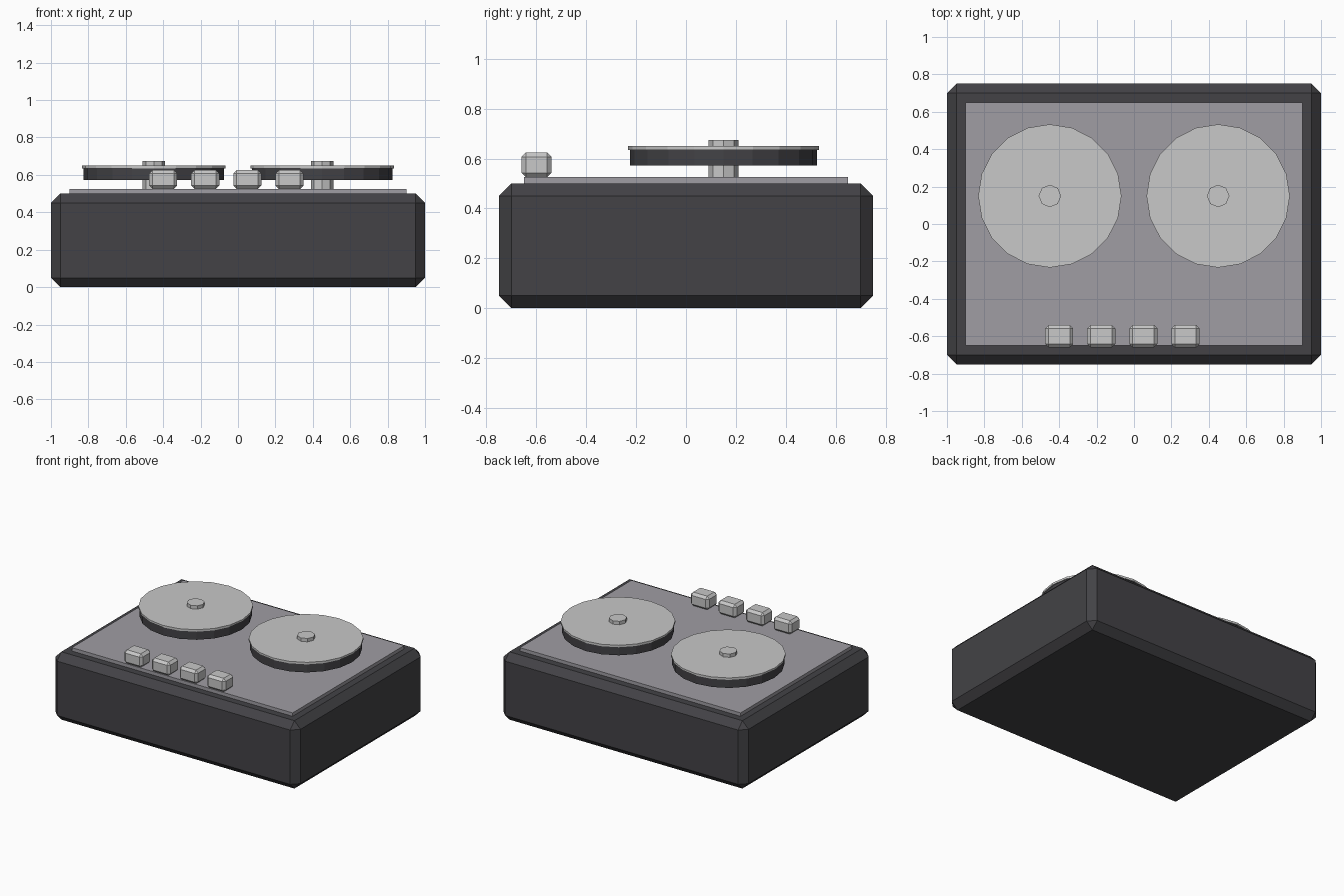
import bpy

cube = bpy.data.objects.get("Cube")
if cube:
    bpy.data.objects.remove(cube, do_unlink=True)


def material(name, rgb):
    mat = bpy.data.materials.new(name)
    mat.use_nodes = True
    color = (*rgb, 1)
    mat.diffuse_color = color
    mat.node_tree.nodes["Principled BSDF"].inputs["Base Color"].default_value = color
    return mat


charcoal = material("charcoal", (0.056, 0.055, 0.061))
grey = material("panel grey", (0.35, 0.34, 0.37))
silver = material("silver", (0.58, 0.58, 0.58))


def box(name, center, size, mat, bevel=0):
    bpy.ops.mesh.primitive_cube_add(size=1, location=center)
    obj = bpy.context.object
    obj.name = name
    obj.scale = size
    bpy.ops.object.transform_apply(location=False, rotation=False, scale=True)
    obj.data.materials.append(mat)
    if bevel:
        mod = obj.modifiers.new("Chamfer", "BEVEL")
        mod.width = bevel
        mod.segments = 1
    return obj


def disc(name, x, y, bottom, top, radius, sides, mat):
    bpy.ops.mesh.primitive_cylinder_add(
        vertices=sides, radius=radius, depth=top - bottom,
        location=(x, y, (bottom + top) / 2))
    obj = bpy.context.object
    obj.name = name
    obj.data.materials.append(mat)
    return obj


# Chamfered case and raised deck panel
box("case", (0, 0, 0.25), (2, 1.5, 0.5), charcoal, 0.05)
box("deck_panel", (0, 0, 0.5125), (1.8, 1.3, 0.025), grey)

# Two reels, each with a dark platter, a thin silver cap and a spindle
for side, x in (("right", -0.45), ("left", 0.45)):
    disc(side + "_platter", x, 0.15, 0.572, 0.635, 0.375, 20, charcoal)
    disc(side + "_reel_cap", x, 0.15, 0.635, 0.65, 0.383, 20, silver)
    disc(side + "_spindle", x, 0.15, 0.52, 0.675, 0.06, 8, silver)

# Row of push buttons along the front
for i in range(4):
    box(f"button_{i + 1}", (-0.4 + i * 0.225, -0.6, 0.575),
        (0.15, 0.12, 0.1), silver, 0.018)
